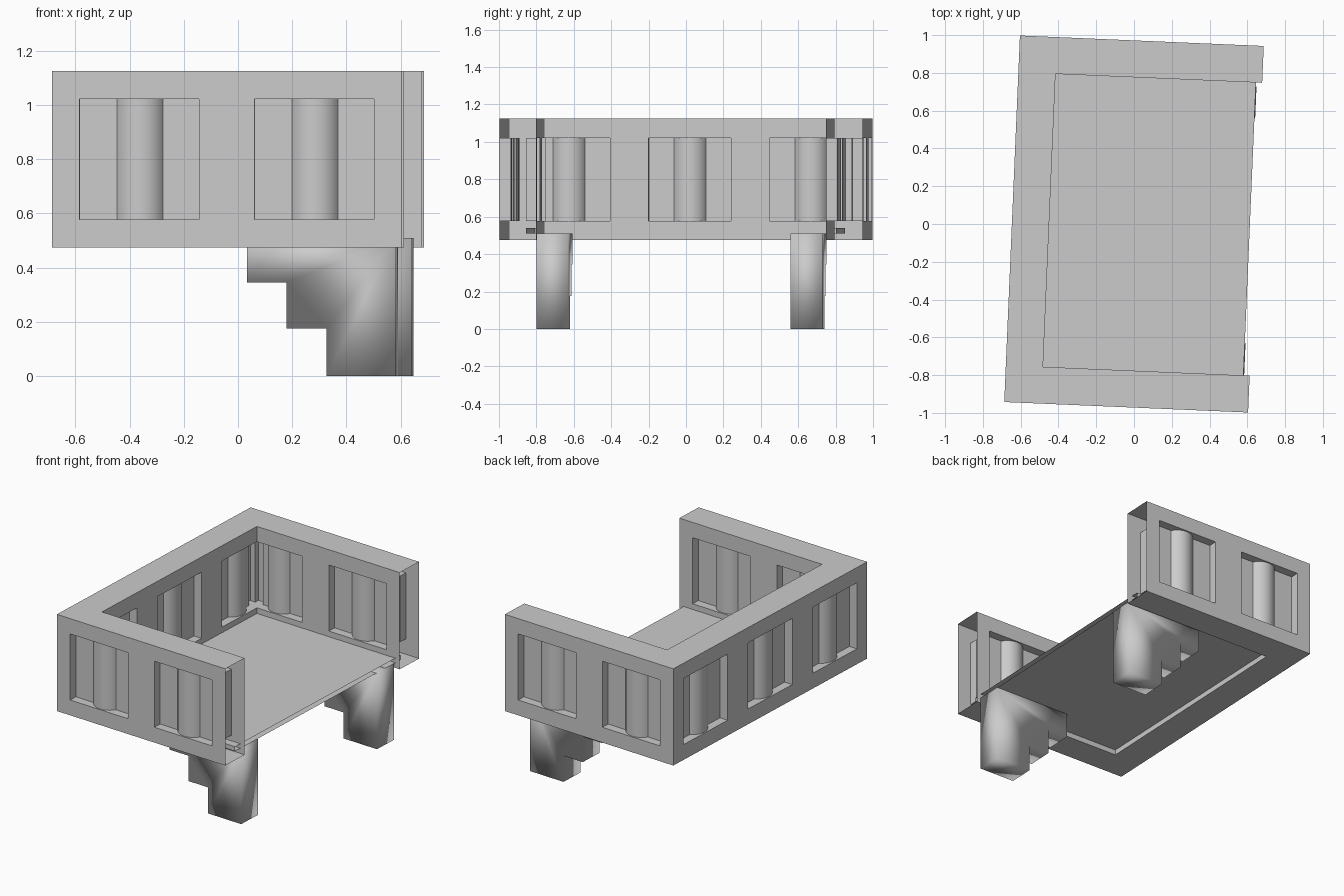
import bpy, bmesh, math
from mathutils import Matrix, Vector

if "Cube" in bpy.data.objects:
    bpy.data.objects.remove(bpy.data.objects["Cube"])

TURN = math.radians(-2.45)          # whole balcony is turned slightly
HX, HY = 0.646, 0.971               # outer half sizes
IX, IY = -0.449, 0.776              # inner faces of the parapet
Z0, Z1 = 0.475, 1.125               # parapet bottom and top


def prism(name, pts, depth, matrix):
    """Extrude a 2D outline along local z, then place it with a matrix."""
    bm = bmesh.new()
    face = bm.faces.new([bm.verts.new((x, y, 0)) for x, y in pts])
    ext = bmesh.ops.extrude_face_region(bm, geom=[face])
    bmesh.ops.translate(bm, vec=(0, 0, depth),
                        verts=[v for v in ext["geom"] if isinstance(v, bmesh.types.BMVert)])
    bm.transform(matrix)
    bmesh.ops.recalc_face_normals(bm, faces=bm.faces[:])
    mesh = bpy.data.meshes.new(name)
    bm.to_mesh(mesh)
    bm.free()
    ob = bpy.data.objects.new(name, mesh)
    bpy.context.collection.objects.link(ob)
    ob.rotation_euler.z = TURN
    return ob


def remove_front_end(ob, x):
    """Open the end that meets the building."""
    bm = bmesh.new()
    bm.from_mesh(ob.data)
    ends = [f for f in bm.faces if f.normal.x > 0.99 and f.calc_center_median().x > x]
    bmesh.ops.delete(bm, geom=ends, context='FACES')
    bm.to_mesh(ob.data)
    bm.free()


# U-shaped parapet
parapet = prism("parapet", [(HX, -HY), (HX, -IY), (IX, -IY), (IX, IY), (HX, IY),
                            (HX, HY), (-HX, HY), (-HX, -HY)],
                Z1 - Z0, Matrix.Translation((0, 0, Z0)))

# window recess outline, with a rounded column left standing in it
W, D, R = 0.221, 0.058, 0.0972
A = math.asin(0.085 / R)
N = 12
arc = []
for i in range(N + 1):
    a = A - 2 * A * i / N
    arc.append((R * math.sin(a), D - R * (math.cos(a) - math.cos(A))))
recess = [(-W, -0.002), (W, -0.002), (W, D)] + arc + [(-W, D)]

# (x, y, facing angle): direction in which each recess goes into the wall
places = []
for y in (-2 * HY / 3, 0, 2 * HY / 3):
    places += [(-HX, y, -90), (IX, y, 90)]
for x in (-HX / 2, HX / 2):
    places += [(x, -HY, 0), (x, IY, 0), (x, HY, 180), (x, -IY, 180)]

cutters = []
bpy.context.view_layer.objects.active = parapet
for x, y, deg in places:
    m = Matrix.Translation((x, y, 0.578)) @ Matrix.Rotation(math.radians(deg), 4, 'Z')
    cutter = prism("window_cutter", recess, 0.444, m)
    cutter.hide_render = True
    cutters.append(cutter)
    mod = parapet.modifiers.new("window", 'BOOLEAN')
    mod.operation = 'DIFFERENCE'
    mod.solver = 'EXACT'
    mod.object = cutter
for mod in list(parapet.modifiers):
    bpy.ops.object.modifier_apply(modifier=mod.name)
for c in cutters:
    bpy.data.objects.remove(c)
remove_front_end(parapet, HX - 0.01)
parapet.select_set(True)
bpy.ops.object.shade_smooth_by_angle(angle=math.radians(30))

# floor slab, tucked into the parapet walls
floor = prism("floor", [(-0.5, -0.83), (0.613, -0.83), (0.613, 0.83), (-0.5, 0.83)],
              0.03, Matrix.Translation((0, 0, 0.51)))
remove_front_end(floor, 0.6)

# stepped support brackets, soft shaded
steps = [(0.617, 0), (0.617, 0.51), (0.066, 0.51), (0.066, 0.345), (0.213, 0.345),
         (0.213, 0.175), (0.361, 0.175), (0.361, 0)]
for name, y in (("front_bracket", -0.604), ("back_bracket", 0.756)):
    m = Matrix.Translation((0, y, 0)) @ Matrix.Rotation(math.radians(90), 4, 'X')
    bracket = prism(name, steps, 0.17, m)
    for p in bracket.data.polygons:
        p.use_smooth = True
